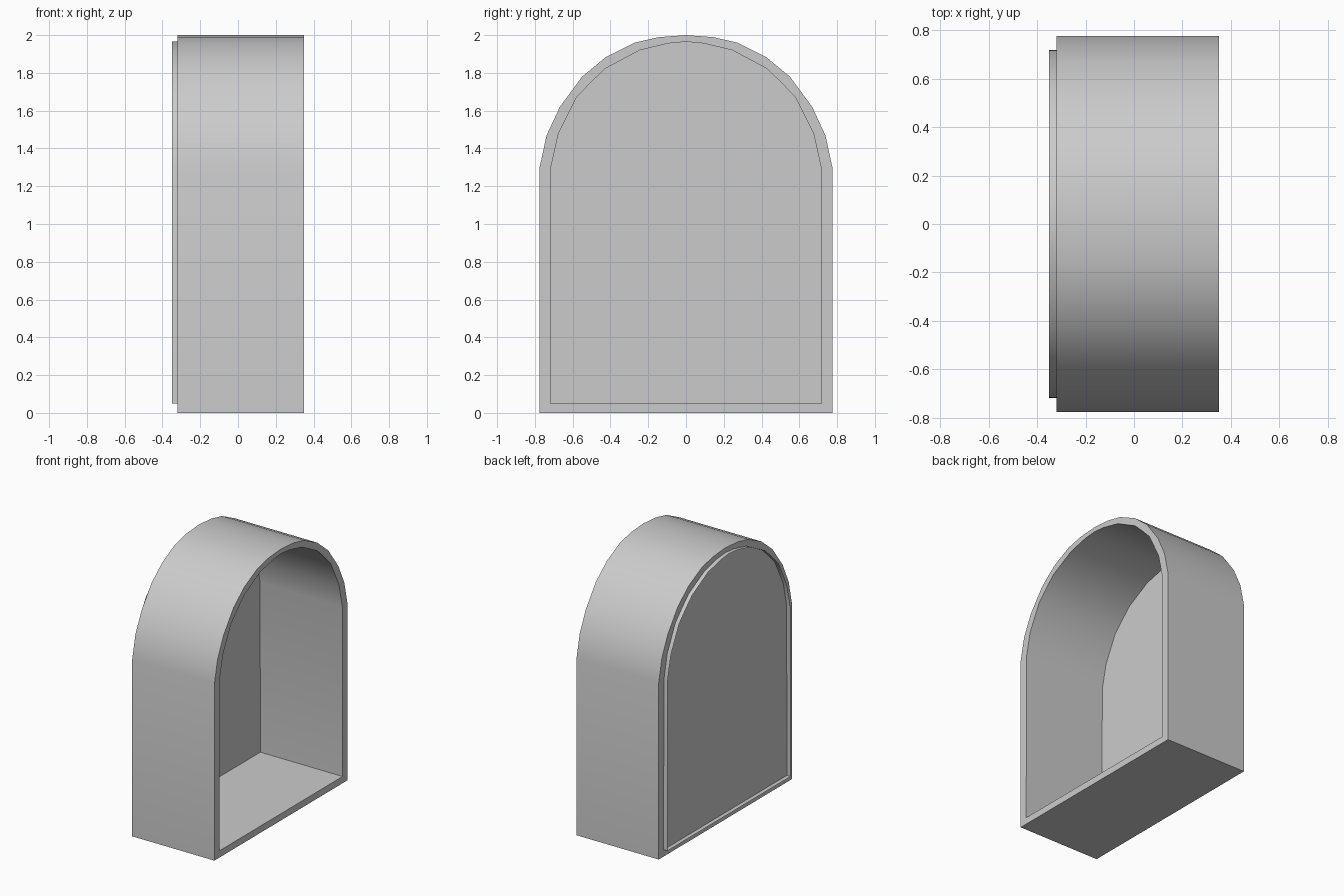
import bpy, math

if "Cube" in bpy.data.objects:
    bpy.data.objects.remove(bpy.data.objects["Cube"])

# Half profiles (y, z) of the arched outline, from bottom corner to crown
OUTER = [(.775, 0), (.775, 1.3), (.738, 1.47), (.668, 1.62), (.55, 1.78),
         (.424, 1.884), (.272, 1.96), (.145, 1.989), (0, 2)]
INNER = [(.717, .05), (.715, 1.3), (.675, 1.48), (.58, 1.67), (.503, 1.75),
         (.427, 1.823), (.245, 1.92), (.095, 1.956), (0, 1.965)]
FRONT, BACK, LIP = .35, -.32, -.35


def ring(half, x):
    """Full closed outline at depth x, mirrored across y."""
    full = half + [(-y, z) for y, z in reversed(half[:-1])]
    return [(x, y, z) for y, z in full]


def bridge(name, rings, closed=False, cap=False):
    """Join successive outlines with quads; optionally close or fill."""
    n = len(rings[0])
    verts = [v for r in rings for v in r]
    faces = []
    for k in range(len(rings) if closed else len(rings) - 1):
        a, b = k * n, ((k + 1) % len(rings)) * n
        faces += [(a + i, a + (i + 1) % n, b + (i + 1) % n, b + i) for i in range(n)]
    if cap:
        faces.append(tuple(reversed(range(n))))
    mesh = bpy.data.meshes.new(name)
    mesh.from_pydata(verts, [], faces)
    obj = bpy.data.objects.new(name, mesh)
    bpy.context.collection.objects.link(obj)
    bpy.ops.object.select_all(action='DESELECT')
    obj.select_set(True)
    bpy.context.view_layer.objects.active = obj
    bpy.ops.object.shade_smooth_by_angle(angle=math.radians(30))
    return obj


# Hollow arched body with front and back rims
bridge("arch_shell", [ring(OUTER, BACK), ring(OUTER, FRONT),
                      ring(INNER, FRONT), ring(INNER, BACK)][::-1], closed=True)

# Thin lip standing out behind the back rim
bridge("back_lip", [ring(INNER, BACK), ring(INNER, LIP)][::-1])

# Flat panel closing the back
bridge("back_panel", [ring(INNER, BACK)], cap=True)
